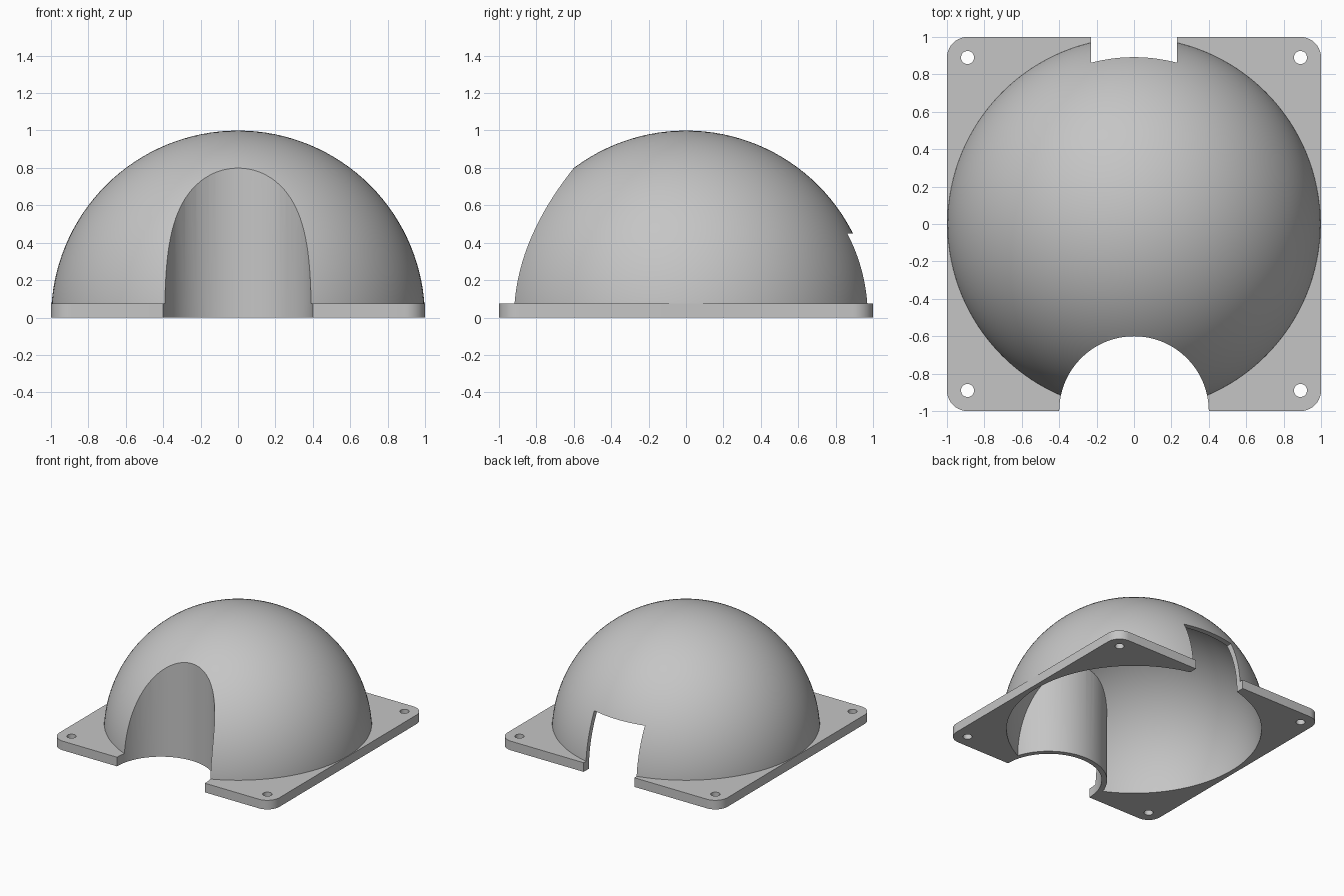
import bpy
import bmesh
import math
from mathutils import Matrix, Vector

cube = bpy.data.objects.get("Cube")
if cube:
    bpy.data.objects.remove(cube, do_unlink=True)

DOME_R, INNER_R = 0.9995, 0.96
PLATE_H, CORNER_R = 0.075, 0.11
ALCOVE_R, WALL = 0.40, 0.04
HOLE_POS, HOLE_R = 0.89, 0.035

grey = bpy.data.materials.new("plain grey")
grey.use_nodes = True
colour = (0.56, 0.56, 0.56, 1)
grey.diffuse_color = colour
grey.node_tree.nodes["Principled BSDF"].inputs["Base Color"].default_value = colour


def make_object(name, bm):
    bmesh.ops.recalc_face_normals(bm, faces=bm.faces)
    mesh = bpy.data.meshes.new(name)
    bm.to_mesh(mesh)
    bm.free()
    mesh.materials.append(grey)
    obj = bpy.data.objects.new(name, mesh)
    bpy.context.collection.objects.link(obj)
    return obj


def sphere(name, radius, floor=None):
    bm = bmesh.new()
    bmesh.ops.create_uvsphere(bm, u_segments=128, v_segments=64, radius=radius)
    if floor is not None:
        geom = bm.verts[:] + bm.edges[:] + bm.faces[:]
        bmesh.ops.bisect_plane(bm, geom=geom, plane_co=(0, 0, floor),
                               plane_no=(0, 0, 1), clear_inner=True)
        bmesh.ops.holes_fill(bm, edges=[e for e in bm.edges if e.is_boundary], sides=0)
    return make_object(name, bm)


def cylinder(name, x, y, radius, height, segments):
    bm = bmesh.new()
    bmesh.ops.create_cone(bm, cap_ends=True, segments=segments, radius1=radius,
                          radius2=radius, depth=height,
                          matrix=Matrix.Translation((x, y, 0)))
    return make_object(name, bm)


def combine(target, tool, operation):
    mod = target.modifiers.new(operation.lower(), 'BOOLEAN')
    mod.operation, mod.solver, mod.object = operation, 'EXACT', tool
    bpy.context.view_layer.objects.active = target
    bpy.ops.object.modifier_apply(modifier=mod.name)
    bpy.data.objects.remove(tool, do_unlink=True)


# Square base plate with rounded upright corners
bm = bmesh.new()
bmesh.ops.create_cube(bm, size=1, matrix=Matrix.Translation((0, 0, PLATE_H / 2))
                      @ Matrix.Diagonal((2, 2, PLATE_H, 1)))
upright = [e for e in bm.edges
           if abs(e.verts[0].co.z - e.verts[1].co.z) > PLATE_H / 2]
bmesh.ops.bevel(bm, geom=upright, offset=CORNER_R, segments=10, profile=0.5,
                affect='EDGES')
cover = make_object("domed_cover", bm)

# Dome on the plate
combine(cover, sphere("dome", DOME_R, PLATE_H / 2), 'UNION')

# Hollow interior, leaving a wall around the front alcove
hollow = sphere("hollow", INNER_R)
combine(hollow, cylinder("alcove_wall", 0, -1, ALCOVE_R + WALL, 4, 64), 'DIFFERENCE')
combine(cover, hollow, 'DIFFERENCE')

# Rounded front alcove
combine(cover, cylinder("alcove", 0, -1, ALCOVE_R, 4, 64), 'DIFFERENCE')

# Rectangular opening at the back
bm = bmesh.new()
bmesh.ops.create_cube(bm, size=1, matrix=Matrix.Translation((0, 0.9, 0.2))
                      @ Matrix.Diagonal((0.46, 0.8, 0.5, 1)))
combine(cover, make_object("back_opening", bm), 'DIFFERENCE')

# Screw holes in the corners
for sx in (-1, 1):
    for sy in (-1, 1):
        hole = cylinder("screw_hole", sx * HOLE_POS, sy * HOLE_POS, HOLE_R, 1, 32)
        combine(cover, hole, 'DIFFERENCE')

# Smooth curved surfaces, keep edges sharp
bpy.ops.object.select_all(action='DESELECT')
cover.select_set(True)
bpy.context.view_layer.objects.active = cover
bpy.ops.object.shade_smooth_by_angle(angle=math.radians(25))
